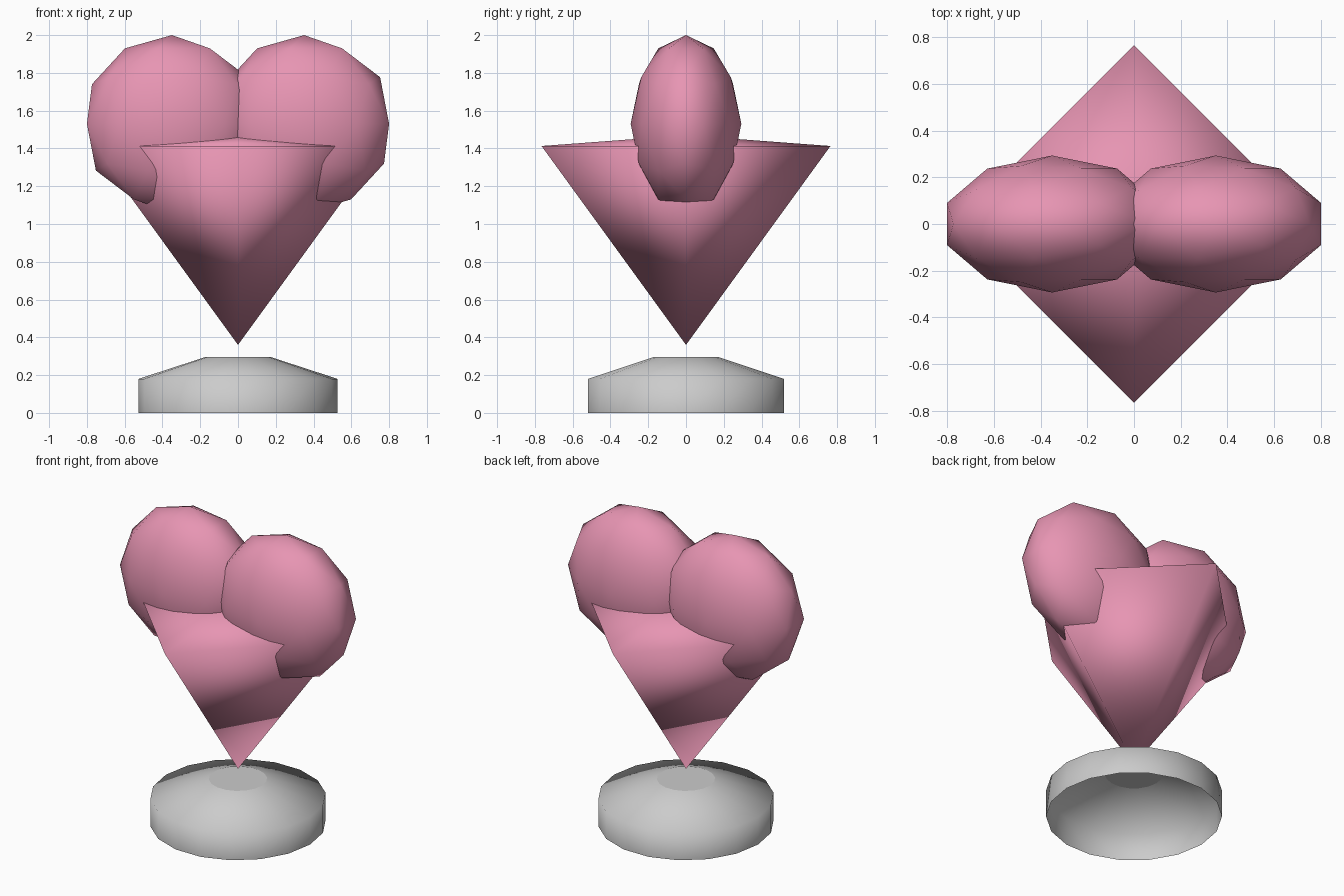
import bpy, bmesh, math

if "Cube" in bpy.data.objects:
    bpy.data.objects.remove(bpy.data.objects["Cube"])

pink = bpy.data.materials.new("pink")
pink.diffuse_color = (0.8, 0.3, 0.45, 1)
pink.use_nodes = True
pink.node_tree.nodes["Principled BSDF"].inputs["Base Color"].default_value = pink.diffuse_color


def lathe(name, profile, sides, cap_top=False):
    """Revolve (radius, z) points listed from bottom to top; radius 0 is a tip."""
    bm = bmesh.new()
    rings = []
    for r, z in profile:
        n = sides if r > 0 else 1
        rings.append([bm.verts.new((r * math.cos(2 * math.pi * i / n),
                                    r * math.sin(2 * math.pi * i / n), z))
                      for i in range(n)])
    for lo, hi in zip(rings, rings[1:]):
        for i in range(sides):
            j = (i + 1) % sides
            loop = [lo[i % len(lo)], lo[j % len(lo)], hi[j % len(hi)], hi[i % len(hi)]]
            bm.faces.new(list(dict.fromkeys(loop))).smooth = True
    if cap_top:
        bm.faces.new(rings[-1])
        for v, w in zip(rings[-1], rings[-1][1:] + rings[-1][:1]):
            bm.edges.get((v, w)).smooth = False
    mesh = bpy.data.meshes.new(name)
    bm.to_mesh(mesh)
    bm.free()
    ob = bpy.data.objects.new(name, mesh)
    bpy.context.collection.objects.link(ob)
    return ob


# Pedestal: open underneath, sloping up to a small flat disc
lathe("pedestal", [(0.527, 0), (0.527, 0.18), (0.175, 0.295)], 18, cap_top=True)

# Lower heart: four-sided point with a slightly raised top
point = lathe("heart_point", [(0, 0.36), (0.765, 1.413), (0, 1.47)], 4)
point.data.materials.append(pink)

# Upper heart: two flattened lobes
for name, x in (("heart_lobe_left", -0.35), ("heart_lobe_right", 0.35)):
    bpy.ops.mesh.primitive_ico_sphere_add(subdivisions=2, radius=1, location=(x, 0, 1.53),
                                          rotation=(0, 0, math.pi))
    lobe = bpy.context.object
    lobe.name = name
    lobe.scale = (0.473, 0.293, 0.47)
    bpy.ops.object.shade_smooth()
    lobe.data.materials.append(pink)
